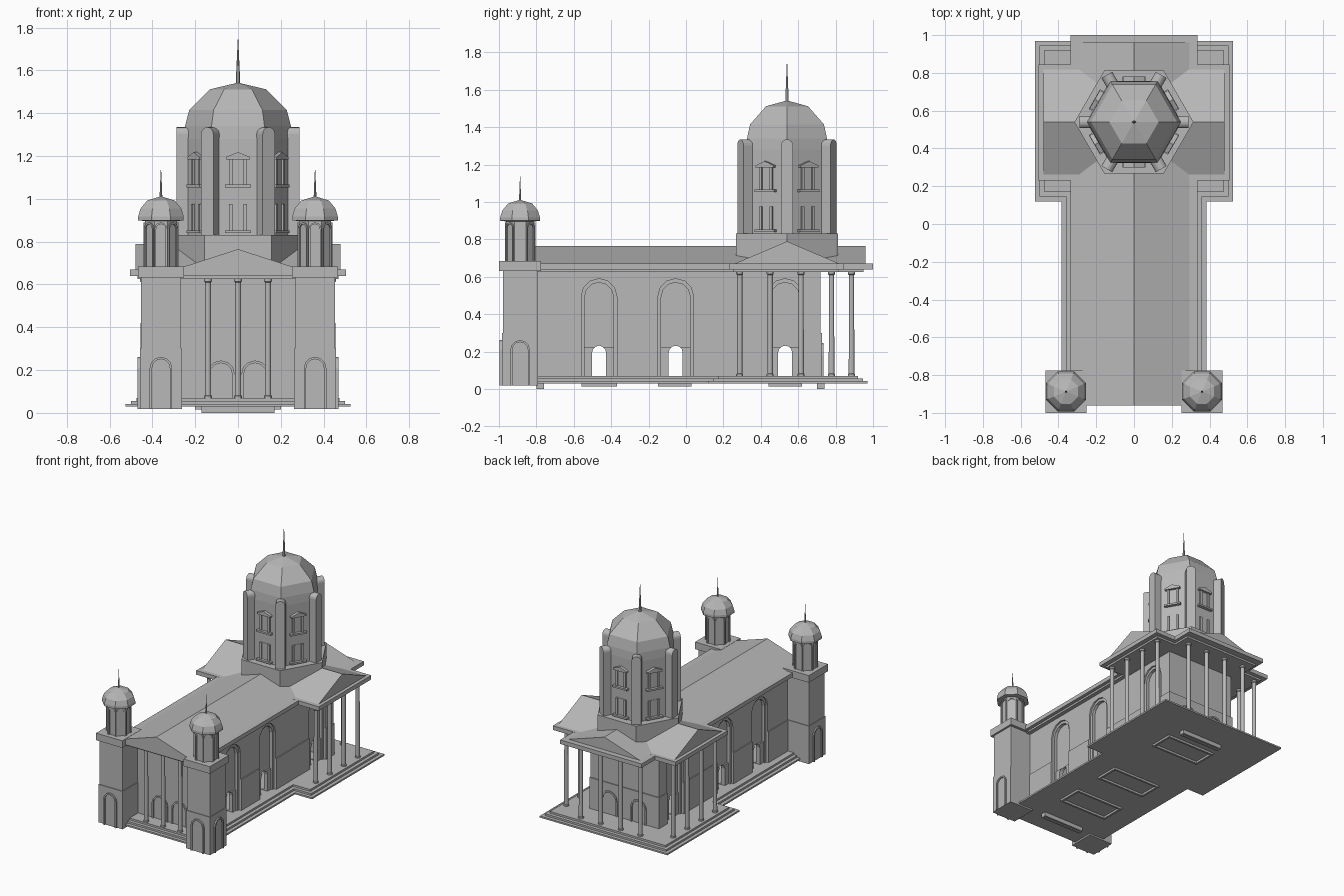
import bpy, bmesh
from math import pi, cos, sin, radians
from mathutils import Matrix

if "Cube" in bpy.data.objects:
    bpy.data.objects.remove(bpy.data.objects["Cube"])

stone = bpy.data.materials.new("grey stone")
stone.diffuse_color = (0.48, 0.48, 0.48, 1)
stone.use_nodes = True
stone.node_tree.nodes["Principled BSDF"].inputs["Base Color"].default_value = stone.diffuse_color


def finish(name, bm):
    bmesh.ops.remove_doubles(bm, verts=bm.verts, dist=1e-5)
    bmesh.ops.recalc_face_normals(bm, faces=bm.faces)
    me = bpy.data.meshes.new(name)
    bm.to_mesh(me)
    bm.free()
    me.materials.append(stone)
    ob = bpy.data.objects.new(name, me)
    bpy.context.collection.objects.link(ob)
    return ob


def box(name, x0, x1, y0, y1, z0, z1):
    bm = bmesh.new()
    bmesh.ops.create_cube(bm, size=1)
    for v in bm.verts:
        v.co = ((x0 + x1) / 2 + v.co.x * (x1 - x0), (y0 + y1) / 2 + v.co.y * (y1 - y0),
                (z0 + z1) / 2 + v.co.z * (z1 - z0))
    return finish(name, bm)


def prism(name, pts, inner, outer, centre=(0, 0), angle=0.0):
    """Extrude an (across, z) profile outwards; angle 0 faces -y, 90 faces +x."""
    m = Matrix.Translation((*centre, 0)) @ Matrix.Rotation(radians(angle), 4, 'Z')
    bm = bmesh.new()
    a = [bm.verts.new(m @ Matrix.Translation((u, -inner, z)).to_translation()) for u, z in pts]
    b = [bm.verts.new(m @ Matrix.Translation((u, -outer, z)).to_translation()) for u, z in pts]
    bm.faces.new(a)
    bm.faces.new(b[::-1])
    n = len(pts)
    for i in range(n):
        bm.faces.new((a[i], b[i], b[(i + 1) % n], a[(i + 1) % n]))
    return finish(name, bm)


def arch(w, z0, z1, u=0.0, n=6):
    h = w / 2
    return [(u - h, z0)] + [(u - h * cos(pi * i / n), z1 - h + h * sin(pi * i / n))
                            for i in range(n + 1)] + [(u + h, z0)]


def arch_band(w, z0, z1, t, u=0.0):
    return arch(w, z0, z1, u) + arch(w - 2 * t, z0, z1 - t, u)[::-1]


def rect(u0, u1, z0, z1):
    return [(u0, z0), (u1, z0), (u1, z1), (u0, z1)]


def lathe(name, profile, n, centre, turn=0.0):
    bm = bmesh.new()
    rings = [[bm.verts.new((centre[0] + r * cos(turn + 2 * pi * i / n),
                            centre[1] + r * sin(turn + 2 * pi * i / n), z)) for i in range(n)]
             for r, z in profile]
    for lo, hi in zip(rings, rings[1:]):
        for i in range(n):
            j = (i + 1) % n
            bm.faces.new((lo[i], lo[j], hi[j], hi[i]))
    bm.faces.new(rings[0])
    return finish(name, bm)


def cut(ob, cutters):
    for c in cutters:
        c.hide_render = True
        mod = ob.modifiers.new("cut", 'BOOLEAN')
        mod.operation, mod.solver, mod.object = 'DIFFERENCE', 'EXACT', c
    dg = bpy.context.evaluated_depsgraph_get()
    me = bpy.data.meshes.new_from_object(ob.evaluated_get(dg))
    ob.modifiers.clear()
    ob.data = me


# stepped platform, cross shaped
for i, (z0, z1) in enumerate([(.03, .042), (.042, .056), (.056, .07)]):
    d = .025 * i
    box("nave_step", -.385 + d, .385 - d, -.95 + d, .5, z0, z1)
    box("transept_step", -.525 + d, .525 - d, .12 + d, .97 - d, z0, z1)

# foundation frames on the underside
for y0, y1, w in [(-.56, -.37, .2), (-.15, .03, .2), (.44, .62, .2), (-.8, -.76, .17), (.7, .74, .17)]:
    for x0, x1, a, b in [(-w, w, y0, y0 + .015), (-w, w, y1 - .015, y1),
                         (-w, -w + .015, y0, y1), (w - .015, w, y0, y1)]:
        box("foundation_frame", x0, x1, a, b, .015 if w > .18 else 0, .035)

# hall walls with arched niches, a low dado and doorways cut right through
walls = box("hall_walls", -.28, .28, -.8, .72, .06, .645)
dado = box("dado", -.287, .287, -.8, .727, .06, .30)
niches, doors = [], []
room = box("room_cutter", -.225, .225, -.74, .66, .075, .615)
for y in (-.465, -.055, .53):
    for a in (90, -90):
        niches.append(prism("niche_cutter", arch(.19, .05, .59), .268, .32, (0, y), a))
        niches.append(prism("niche_cutter", arch(.155, .05, .57), .245, .32, (0, y), a))
    doors.append(prism("door_cutter", arch(.075, .05, .232), -.4, .4, (0, y), 90))
cut(walls, niches + doors + [room])
cut(dado, niches + doors + [room])
for y, d in zip((-.465, -.055, .53), doors):
    for a in (90, -90):
        panel = prism("niche_dado", rect(-.0775, .0775, .06, .225), .235, .256, (0, y), a)
        cut(panel, [d])
for c in niches + doors + [room]:
    bpy.data.objects.remove(c)

# front and back wall doors and lancets
for s in (-1, 1):
    prism("lancet", [(.08 * s - .022, .62), (.08 * s - .022, .41), (.08 * s, .38),
                     (.08 * s + .022, .41), (.08 * s + .022, .62)], .79, .806)
    prism("front_door", arch_band(.13, .07, .245, .012, .08 * s), .79, .81)
    prism("back_door", arch_band(.13, .07, .245, .012, .12 * s), .71, .735, (0, 0), 180)

# columns of the four porticos
column_spots = [(x, -.88) for x in (-.14, 0, .14)]
column_spots += [(x, .885) for x in (-.245, -.082, .082, .245)]
column_spots += [(s * .44, y) for s in (-1, 1) for y in (.287, .45, .615, .778)]
for x, y in column_spots:
    lathe("column", [(.019, .065), (.019, .08), (.015, .082), (.014, .61), (.019, .615), (.019, .63)], 12, (x, y))

# architrave, cornice and crossing gable roofs
box("nave_architrave", -.31, .31, -.94, .95, .626, .643)
box("transept_architrave", -.47, .47, .255, .815, .626, .643)
box("nave_cornice", -.335, .335, -.96, 1.0, .64, .67)
box("transept_cornice", -.505, .505, .23, .845, .64, .6705)
prism("nave_roof", [(-.3, .668), (.3, .668), (0, .765)], -.96, .96)
prism("transept_roof", [(-.285, .668), (.285, .668), (0, .79)], -.48, .48, (0, .54), 90)

# front bell towers
for s in (-1, 1):
    c = (.36 * s, -.887)
    box("tower_base", c[0] - .099, c[0] + .099, -.984, -.79, .018, .30)
    box("tower_shaft", c[0] - .094, c[0] + .094, -.979, -.795, .018, .64)
    box("tower_cornice", c[0] - .108, c[0] + .108, -1.0, -.775, .632, .685)
    for a in (0, 90 * s):
        prism("tower_arch", arch_band(.105, .018, .262, .011), .09, .109, c, a)
        prism("tower_niche", arch(.083, .018, .25), .09, .1, c, a)
    t = radians(22.5)
    lathe("belfry", [(.081, .68), (.081, .91)], 8, c, t)
    for k in range(8):
        prism("belfry_arch", arch_band(.06, .685, .89, .008), .07, .082, c, 45 * k)
    lathe("belfry_dome", [(.09, .897), (.115, .90), (.115, .918), (.103, .955), (.07, .992), (0, 1.012)], 8, c, t)
    lathe("belfry_spire", [(.007, .99), (.005, 1.05), (0, 1.155)], 6, c)

# main hexagonal drum, dome and spire
c = (0, .54)
lathe("drum_base", [(.315, .66), (.315, .832), (0, .832)], 6, c)
lathe("drum", [(.252, .82), (.252, 1.28), (.247, 1.34), (.228, 1.415), (.13, 1.512), (0, 1.543)], 6, c)
lathe("main_spire", [(.011, 1.52), (.008, 1.6), (0, 1.77)], 6, c)
for k in range(6):
    # round-topped pilaster on each corner
    prism("drum_pilaster", arch(.066, .83, 1.335, n=8), .22, .288, c, 30 + 60 * k)
    # two windows on each side
    a, f = 60 * k, .2182
    for z0, z1 in [(.853, .975), (1.067, 1.185)]:
        prism("window_sill", rect(-.06, .06, z0 - .013, z0), f - .01, f + .024, c, a)
        for u in (-.033, .033):
            prism("window_jamb", rect(u - .008, u + .008, z0, z1), f - .01, f + .012, c, a)
        prism("window_pane", rect(-.025, .025, z0, z1), f - .01, f + .003, c, a)
    prism("window_pediment", [(-.055, 1.185), (.055, 1.185), (.055, 1.196), (0, 1.218), (-.055, 1.196)],
          f - .01, f + .022, c, a)
